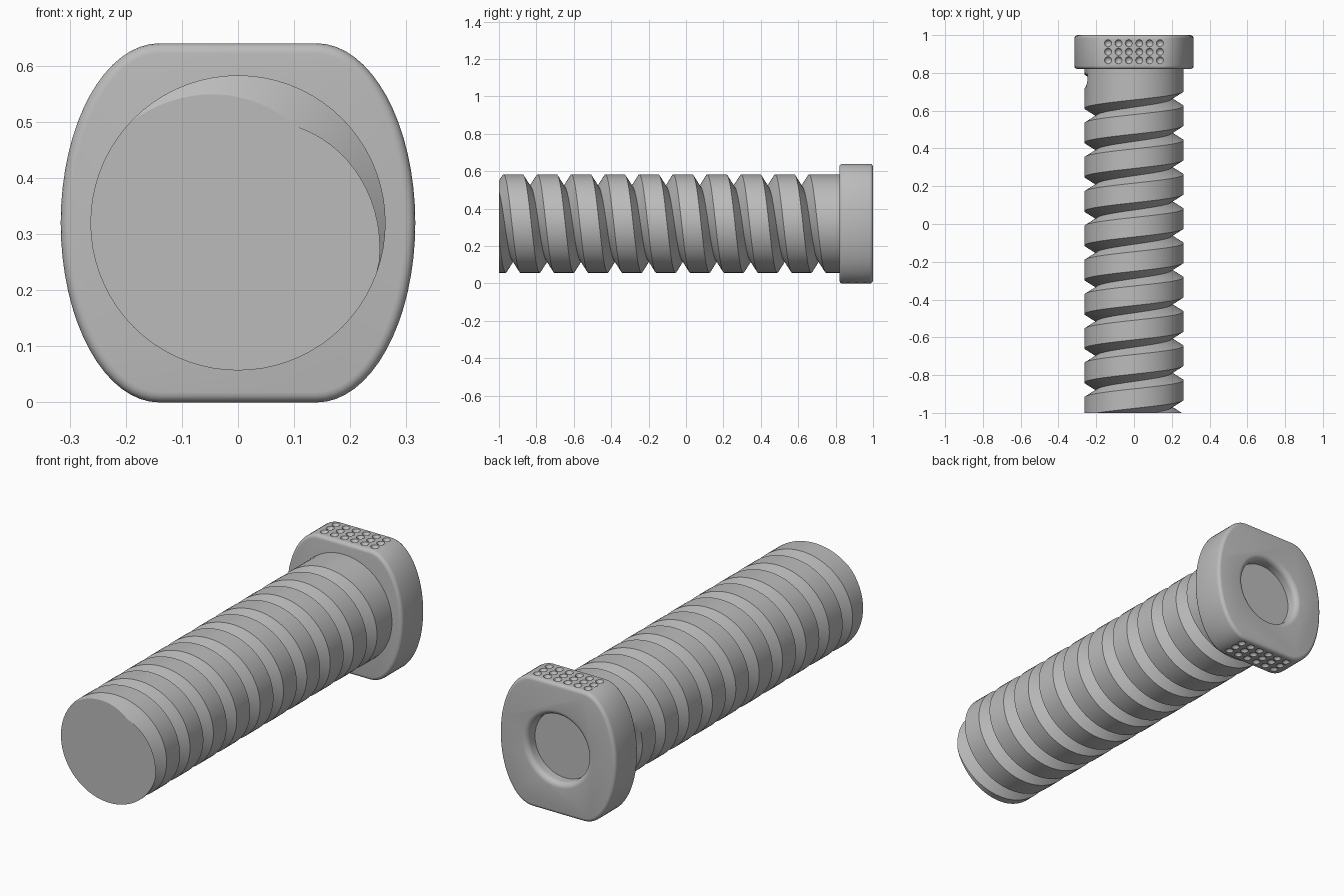
import bpy, bmesh, math
from mathutils import Matrix, Vector

if "Cube" in bpy.data.objects:
    bpy.data.objects.remove(bpy.data.objects["Cube"], do_unlink=True)

AXIS_Z = 0.32            # height of the screw axis
SHAFT_R, ROOT_R = 0.263, 0.2
PITCH, GROOVE = 0.1815, 0.078
FRONT, SHAFT_END = -1.0, 0.84
HEAD_FRONT, HEAD_BACK = 0.82, 1.0

grey = bpy.data.materials.new("plain_grey")
grey.use_nodes = True
colour = (0.5, 0.5, 0.5, 1)
grey.diffuse_color = colour
grey.node_tree.nodes["Principled BSDF"].inputs["Base Color"].default_value = colour


def make_object(name, bm):
    bmesh.ops.recalc_face_normals(bm, faces=bm.faces)
    mesh = bpy.data.meshes.new(name)
    bm.to_mesh(mesh)
    bm.free()
    mesh.materials.append(grey)
    obj = bpy.data.objects.new(name, mesh)
    bpy.context.collection.objects.link(obj)
    return obj


def activate(obj):
    bpy.ops.object.select_all(action='DESELECT')
    obj.select_set(True)
    bpy.context.view_layer.objects.active = obj


def cut(obj, cutter):
    mod = obj.modifiers.new("cut", 'BOOLEAN')
    mod.operation, mod.solver, mod.object = 'DIFFERENCE', 'EXACT', cutter
    activate(obj)
    bpy.ops.object.modifier_apply(modifier=mod.name)
    bpy.data.objects.remove(cutter, do_unlink=True)


def finish(obj):
    activate(obj)
    bpy.ops.object.shade_smooth_by_angle(angle=math.radians(30))


# Threaded shaft: one column of profile points per angle, following the helix
def thread_column(turn):
    points = [(FRONT - 1, SHAFT_R)]
    for k in range(-1, 12):
        centre = FRONT + PITCH * (turn + 1 / 6 + k)
        fade = min(1, max(0, (0.765 - centre) / 0.012))
        root = SHAFT_R - (SHAFT_R - ROOT_R) * fade
        points += [(centre - GROOVE / 2, SHAFT_R), (centre, root),
                   (centre + GROOVE / 2, SHAFT_R)]
    points.append((SHAFT_END + 1, SHAFT_R))

    def radius_at(y):
        for (y0, r0), (y1, r1) in zip(points, points[1:]):
            if y0 <= y <= y1:
                return r0 + (r1 - r0) * (y - y0) / (y1 - y0)
        return SHAFT_R

    column = []
    for y, r in points:
        if not FRONT < y < SHAFT_END:
            y = min(max(y, FRONT), SHAFT_END)
            r = radius_at(y)
        a = -turn * math.tau
        column.append(Vector((r * math.cos(a), y, AXIS_Z + r * math.sin(a))))
    return column


bm = bmesh.new()
STEPS = 72
columns = [[bm.verts.new(p) for p in thread_column(i / STEPS)] for i in range(STEPS + 1)]
for a, b in zip(columns, columns[1:]):
    for j in range(len(a) - 1):
        if (a[j].co - a[j + 1].co).length + (b[j].co - b[j + 1].co).length > 1e-5:
            bm.faces.new((a[j], a[j + 1], b[j + 1], b[j]))
bmesh.ops.remove_doubles(bm, verts=bm.verts, dist=1e-5)
bmesh.ops.dissolve_degenerate(bm, edges=bm.edges, dist=1e-5)
for end in (FRONT, SHAFT_END):
    rim = [e for e in bm.edges if e.is_boundary
           and all(abs(v.co.y - end) < 1e-4 for v in e.verts)]
    bmesh.ops.contextual_create(bm, geom=rim)
finish(make_object("threaded_shaft", bm))

# Head: flat top and bottom, bulging sides, rounded rims
bm = bmesh.new()
FLAT, BULGE, ARC = 0.14, 0.176, 16
outline = []
for side in (1, -1):
    for i in range(2 * ARC + 1):
        a = math.pi * (i / (2 * ARC) - 0.5)
        outline.append((side * (FLAT + BULGE * math.cos(a)), side * AXIS_Z * math.sin(a)))
face = bm.faces.new([bm.verts.new((x, HEAD_FRONT, AXIS_Z + z)) for x, z in outline])
extruded = bmesh.ops.extrude_face_region(bm, geom=[face])["geom"]
bmesh.ops.translate(bm, vec=(0, HEAD_BACK - HEAD_FRONT, 0),
                    verts=[g for g in extruded if isinstance(g, bmesh.types.BMVert)])
rims = [e for e in bm.edges if abs(e.verts[0].co.y - e.verts[1].co.y) < 1e-5]
bmesh.ops.bevel(bm, geom=rims, offset=0.018, segments=4, profile=0.5, affect='EDGES')
head = make_object("head", bm)

# Round socket with a rounded lip in the back of the head
LIP, BORE_R, DEPTH = 0.027, 0.163, 0.06
profile = [(0, HEAD_BACK - DEPTH), (BORE_R, HEAD_BACK - DEPTH)]
for i in range(7):
    a = math.pi / 2 * i / 6
    profile.append((BORE_R + LIP * (1 - math.cos(a)), HEAD_BACK - LIP * (1 - math.sin(a))))
profile += [(BORE_R + LIP, HEAD_BACK + 0.05), (0, HEAD_BACK + 0.05)]
bm = bmesh.new()
verts = [bm.verts.new((r, y, AXIS_Z)) for r, y in profile]
edges = [bm.edges.new(pair) for pair in zip(verts, verts[1:])]
bmesh.ops.spin(bm, geom=verts + edges, cent=(0, 0, AXIS_Z), axis=(0, 1, 0),
               angle=math.tau, steps=64)
bmesh.ops.remove_doubles(bm, verts=bm.verts, dist=1e-5)
cut(head, make_object("socket_cutter", bm))

# Grid of grip dimples on the top and bottom flats
bm = bmesh.new()
for z in (-0.006, 2 * AXIS_Z + 0.006):
    for col in range(6):
        for row in range(3):
            place = Matrix.Translation(((col - 2.5) * 0.055, 0.912 + (row - 1) * 0.045, z))
            bmesh.ops.create_uvsphere(bm, u_segments=16, v_segments=10, radius=0.02, matrix=place)
cut(head, make_object("dimple_cutter", bm))
finish(head)
